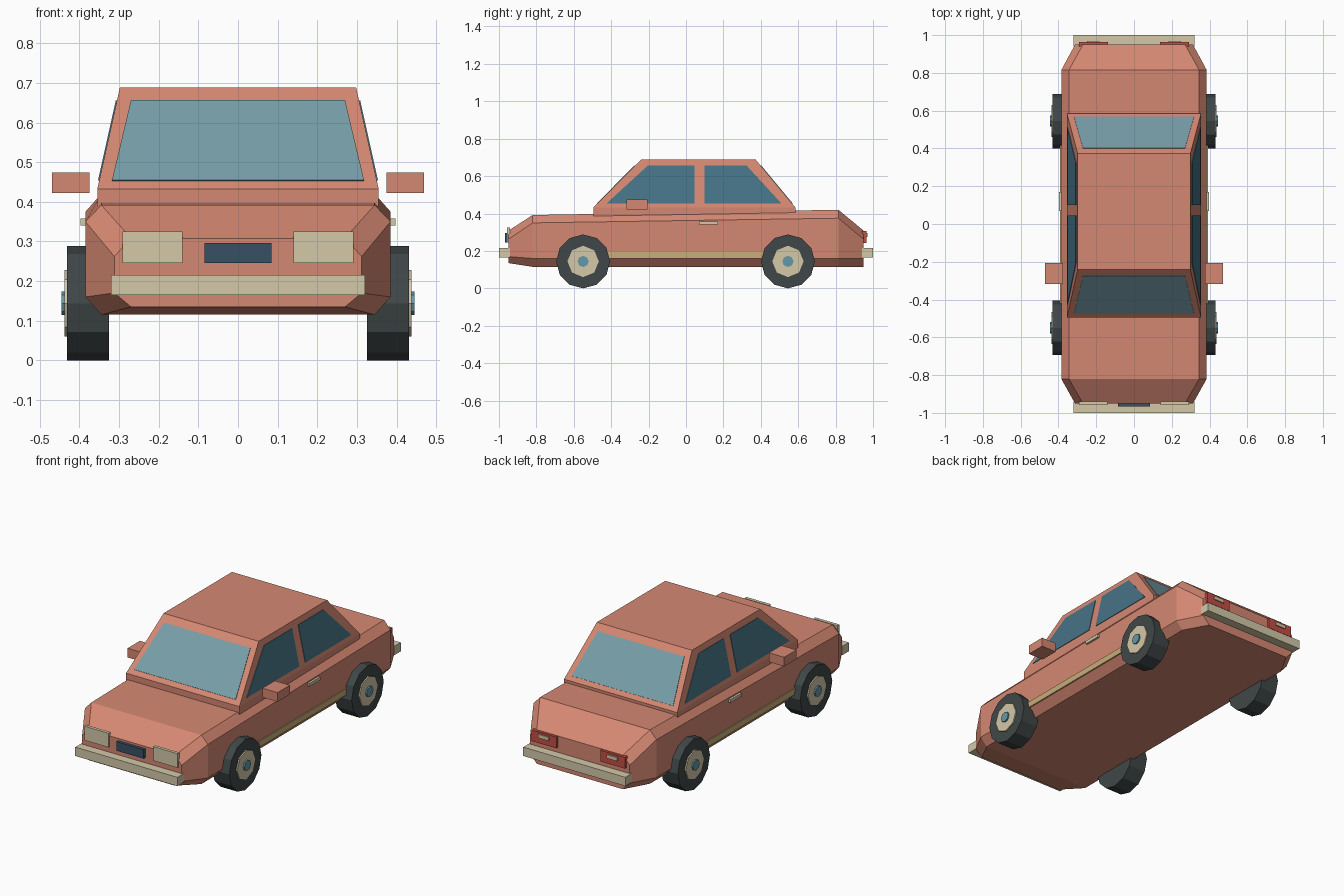
import bpy, bmesh, math
from mathutils import Vector

if "Cube" in bpy.data.objects:
    bpy.data.objects.remove(bpy.data.objects["Cube"])


def material(name, r, g, b):
    lin = [((c / 255 + 0.055) / 1.055) ** 2.4 for c in (r, g, b)]
    m = bpy.data.materials.new(name)
    m.diffuse_color = (*lin, 1)
    m.use_nodes = True
    m.node_tree.nodes["Principled BSDF"].inputs["Base Color"].default_value = m.diffuse_color
    return m


PAINT = material("coral paint", 213, 136, 114)
CREAM = material("cream trim", 211, 200, 168)
TAN = material("tan strip", 200, 174, 120)
RUBBER = material("tyre rubber", 64, 71, 72)
RED = material("tail red", 196, 78, 66)
GLASS = material("light glass", 119, 158, 169)
SIDE_GLASS = material("side glass", 70, 115, 133)
NAVY = material("grille navy", 55, 80, 101)
CAP = material("hub blue", 100, 152, 168)


def finish(name, bm, mat):
    bmesh.ops.recalc_face_normals(bm, faces=bm.faces)
    me = bpy.data.meshes.new(name)
    bm.to_mesh(me)
    bm.free()
    me.materials.append(mat)
    ob = bpy.data.objects.new(name, me)
    bpy.context.collection.objects.link(ob)
    return ob


def loft(name, rings, mat):
    """Closed solid through rings that share a point count."""
    bm = bmesh.new()
    rows = [[bm.verts.new(p) for p in ring] for ring in rings]
    n = len(rows[0])
    for a, b in zip(rows, rows[1:]):
        for i in range(n):
            j = (i + 1) % n
            bm.faces.new((a[i], a[j], b[j], b[i]))
    bm.faces.new(rows[0])
    bm.faces.new(rows[-1])
    return finish(name, bm, mat)


def box(name, x, y, z, mat):
    return loft(name, [[(x[0], y[0], h), (x[1], y[0], h), (x[1], y[1], h), (x[0], y[1], h)]
                       for h in z], mat)


def plate(name, pts, mat, t=0.003):
    """Thin panel lying on a sloping surface."""
    p = [Vector(q) for q in pts]
    n = (p[1] - p[0]).cross(p[2] - p[0]).normalized() * t
    return loft(name, [[q - n for q in p], [q + n for q in p]], mat)


def disc(name, x0, x1, y, z, r, sides, mat):
    ring = [(r * math.sin(2 * math.pi * i / sides), r * math.cos(2 * math.pi * i / sides))
            for i in range(sides)]
    return loft(name, [[(x, y + a, z + b) for a, b in ring] for x in (x0, x1)], mat)


# Lower body: eight-sided chamfered sections along the length
def section(y, w_top, w_side, top, shoulder, sill, floor):
    half = [(w_top, top), (w_side, shoulder), (w_side, sill), (w_top, floor)]
    return [(x, y, z) for x, z in half] + [(-x, y, z) for x, z in reversed(half)]


loft("body", [
    section(-0.95, 0.27, 0.312, 0.308, 0.262, 0.17, 0.135),
    section(-0.82, 0.345, 0.385, 0.392, 0.35, 0.16, 0.115),
    section(0.815, 0.345, 0.385, 0.42, 0.375, 0.16, 0.115),
    section(0.95, 0.27, 0.312, 0.308, 0.262, 0.16, 0.115)], PAINT)

# Cabin: short upright skirt, then sloping pillars up to the roof
BELT, ROOF = 0.432, 0.689


def cabin_edges(z):
    t = (z - BELT) / (ROOF - BELT)
    return 0.355 - 0.057 * t, -0.495 + 0.255 * t, 0.585 - 0.213 * t


def cabin_ring(z, at):
    w, f, b = cabin_edges(at)
    return [(-w, f, z), (w, f, z), (w, b, z), (-w, b, z)]


loft("cabin", [cabin_ring(0.385, BELT), cabin_ring(BELT, BELT), cabin_ring(ROOF, ROOF)], PAINT)

# Windscreen and rear window
LOW, HIGH = 0.453, 0.655
for name, k in (("windscreen", 1), ("rear_window", 2)):
    yl, yh = cabin_edges(LOW)[k], cabin_edges(HIGH)[k]
    plate(name, [(-0.318, yl, LOW), (0.318, yl, LOW), (0.27, yh, HIGH), (-0.27, yh, HIGH)], GLASS)

# Parts repeated on both sides
for s, side in ((1, "right"), (-1, "left")):
    xl, xh = s * cabin_edges(LOW)[0], s * cabin_edges(HIGH)[0]
    for name, a, b, c, d in (("front", -0.425, 0.045, 0.045, -0.205),
                             ("rear", 0.10, 0.51, 0.325, 0.10)):
        plate(f"{side}_{name}_side_window",
              [(xl, a, LOW), (xl, b, LOW), (xh, c, HIGH), (xh, d, HIGH)], SIDE_GLASS)

    def sx(a, b):
        return sorted((s * a, s * b))

    box(f"{side}_mirror", sx(0.375, 0.47), (-0.317, -0.207), (0.422, 0.474), PAINT)
    box(f"{side}_door_handle", sx(0.375, 0.397), (0.07, 0.17), (0.34, 0.358), CREAM)
    box(f"{side}_sill_strip", sx(0.375, 0.391), (-0.45, 0.45), (0.162, 0.196), TAN)
    box(f"{side}_headlight", sx(0.14, 0.292), (-0.958, -0.94), (0.245, 0.325), CREAM)
    box(f"{side}_tail_light", sx(0.138, 0.292), (0.94, 0.964), (0.243, 0.306), RED)
    box(f"{side}_reverse_light", sx(0.182, 0.248), (0.95, 0.97), (0.275, 0.295), CREAM)

    # Wheels: tyre, rim and centre cap
    for y, end in ((-0.55, "front"), (0.545, "rear")):
        disc(f"{side}_{end}_tyre", s * 0.325, s * 0.431, y, 0.144, 0.144, 12, RUBBER)
        disc(f"{side}_{end}_rim", s * 0.42, s * 0.438, y, 0.144, 0.084, 8, CREAM)
        disc(f"{side}_{end}_cap", s * 0.43, s * 0.446, y, 0.144, 0.03, 8, CAP)

# Bumpers and grille
box("front_bumper", (-0.32, 0.32), (-1.0, -0.94), (0.165, 0.215), CREAM)
box("rear_bumper", (-0.32, 0.32), (0.94, 1.0), (0.165, 0.215), CREAM)
box("grille", (-0.085, 0.085), (-0.967, -0.94), (0.245, 0.296), NAVY)
